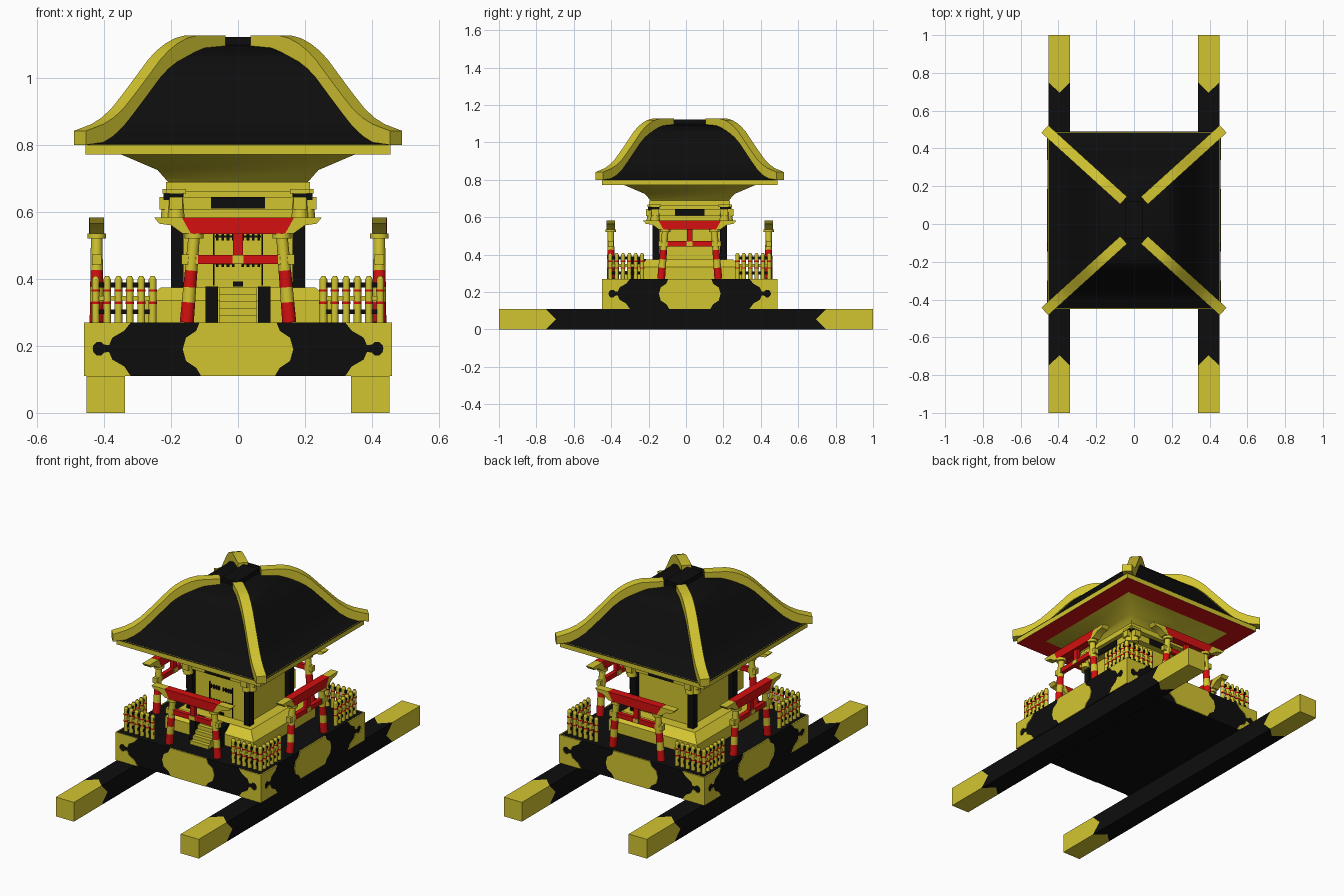
import bpy, bmesh, math
from mathutils import Matrix, Vector

if "Cube" in bpy.data.objects:
    bpy.data.objects.remove(bpy.data.objects["Cube"])


def material(name, rgb):
    m = bpy.data.materials.new(name)
    m.diffuse_color = (*rgb, 1)
    m.use_nodes = True
    m.node_tree.nodes["Principled BSDF"].inputs["Base Color"].default_value = m.diffuse_color
    return m


MATS = [material("gold", (0.65, 0.56, 0.03)),
        material("black_lacquer", (0.004, 0.004, 0.004)),
        material("red_lacquer", (0.66, 0.005, 0.005))]
GOLD, BLACK, RED = 0, 1, 2
CENTRE = Matrix.Translation((0, 0.02, 0))


def side(k):
    """Frame of side k: local -y points outwards (0 front, 1 right, 2 back, 3 left)."""
    return CENTRE @ Matrix.Rotation(k * math.pi / 2, 4, 'Z')


def finish(name, bm):
    bmesh.ops.recalc_face_normals(bm, faces=bm.faces)
    me = bpy.data.meshes.new(name)
    bm.to_mesh(me)
    bm.free()
    for m in MATS:
        me.materials.append(m)
    ob = bpy.data.objects.new(name, me)
    bpy.context.collection.objects.link(ob)
    bpy.ops.object.select_all(action='DESELECT')
    ob.select_set(True)
    bpy.context.view_layer.objects.active = ob
    bpy.ops.object.shade_smooth_by_angle(angle=math.radians(35))


def paint(verts, mat):
    for f in {f for v in verts for f in v.link_faces}:
        f.material_index = mat


def box(bm, x, y, z, mat=GOLD, M=CENTRE):
    c = [(r[0] + r[1]) / 2 for r in (x, y, z)]
    s = [r[1] - r[0] for r in (x, y, z)]
    T = M @ Matrix.Translation(c) @ Matrix.Diagonal((*s, 1))
    paint(bmesh.ops.create_cube(bm, size=1, matrix=T)['verts'], mat)


def rod(bm, p, q, r1, r2, mat=GOLD, M=CENTRE, n=12):
    p, q = Vector(p), Vector(q)
    T = M @ Matrix.Translation((p + q) / 2) @ (q - p).to_track_quat('Z', 'Y').to_matrix().to_4x4()
    paint(bmesh.ops.create_cone(bm, cap_ends=True, segments=n, radius1=r1, radius2=r2,
                                depth=(q - p).length, matrix=T)['verts'], mat)


def loft(bm, rings, mats, M=CENTRE):
    """Join closed rings of points; mats gives one colour per span; ends capped."""
    vs = [[bm.verts.new(M @ Vector(p)) for p in r] for r in rings]
    n = len(vs[0])
    for a, b, m in zip(vs, vs[1:], mats):
        for i in range(n):
            j = (i + 1) % n
            bm.faces.new((a[i], a[j], b[j], b[i])).material_index = m
    bm.faces.new(vs[0]).material_index = mats[0]
    bm.faces.new(vs[-1]).material_index = mats[-1]


def prism(bm, poly, y0, y1, mat=GOLD, M=CENTRE):
    loft(bm, [[(x, y, z) for x, z in poly] for y in (y0, y1)], [mat], M)


def rect(hx, hy, z):
    return [(-hx, -hy, z), (hx, -hy, z), (hx, hy, z), (-hx, hy, z)]


# Carrying poles with pointed gold tips
for s, name in ((-1, "left"), (1, "right")):
    bm = bmesh.new()
    rings = []
    for corner, mid in ((-1, -1), (-0.75, -0.695), (0.75, 0.695), (1, 1)):
        ring = []
        for i in range(8):
            cx, cz = [(-1, -1), (0, -1), (1, -1), (1, 0), (1, 1), (0, 1), (-1, 1), (-1, 0)][i]
            ring.append((s * 0.395 + cx * 0.057, mid if i % 2 else corner, 0.055 + cz * 0.055))
        rings.append(ring)
    loft(bm, rings, [GOLD, BLACK, GOLD], Matrix())
    finish(name + "_carrying_pole", bm)

# Lacquered base block with gold plates on its four sides
bm = bmesh.new()
box(bm, (-0.456, 0.456), (-0.466, 0.466), (0.11, 0.27), BLACK)
finish("base_block", bm)
bm = bmesh.new()
medallion = [(-0.11, 0.11), (0.11, 0.11), (0.125, 0.135), (0.155, 0.155), (0.165, 0.19), (0.155, 0.225),
             (0.125, 0.245), (0.115, 0.27), (-0.115, 0.27), (-0.125, 0.245), (-0.155, 0.225),
             (-0.165, 0.19), (-0.155, 0.155), (-0.125, 0.135)]
for k in range(4):
    d, e = (0.466, 0.46) if k % 2 == 0 else (0.456, 0.47)
    prism(bm, medallion, -d - 0.004, -d + 0.002, GOLD, side(k))
    for s in (-1, 1):
        upper = [(e, 0.192), (e, 0.27), (0.32, 0.27), (0.34, 0.245), (0.375, 0.225), (0.385, 0.202),
                 (0.40, 0.204), (0.408, 0.212), (0.422, 0.212), (0.432, 0.202), (0.434, 0.192)]
        lower = [(x, 0.384 - z if z < 0.26 else 0.11) for x, z in upper]
        for poly in (upper, lower):
            prism(bm, [(s * x, z) for x, z in poly], -d - 0.004, -d + 0.002, GOLD, side(k))
finish("base_gold_plates", bm)

# Gold plinth with sloped shoulders
bm = bmesh.new()
loft(bm, [rect(h, h, z) for h, z in ((0.28, 0.27), (0.28, 0.335), (0.23, 0.375))], [GOLD] * 2)
finish("plinth", bm)

# Front stairs with black side walls
bm = bmesh.new()
for i in range(5):
    box(bm, (-0.057, 0.057), (-0.37 + i * 0.022, -0.24), (0.27, 0.291 + i * 0.021))
for s in (-1, 1):
    box(bm, sorted((s * 0.06, s * 0.097)), (-0.32, -0.235), (0.27, 0.378), BLACK)
finish("front_stairs", bm)

# Hall walls, corner pillars and door lattice
bm = bmesh.new()
box(bm, (-0.17, 0.17), (-0.17, 0.17), (0.37, 0.66))
finish("hall_walls", bm)
bm = bmesh.new()
for k in range(4):
    box(bm, (-0.2, -0.163), (-0.2, -0.163), (0.37, 0.66), BLACK, side(k))
finish("corner_pillars", bm)
bm = bmesh.new()
for s in (-1, 1):
    for z in (0.435, 0.515):
        for i in range(4):
            x = s * (0.014 + i * 0.016)
            box(bm, (x - 0.004, x + 0.004), (-0.175, -0.169), (z, z + 0.022), BLACK)
        box(bm, sorted((s * 0.01, s * 0.068)), (-0.176, -0.169), (z + 0.008, z + 0.014), BLACK)
    box(bm, sorted((s * 0.07, s * 0.074)), (-0.176, -0.169), (0.38, 0.55), BLACK)
box(bm, (-0.015, 0.015), (-0.176, -0.169), (0.378, 0.392), BLACK)
finish("door_lattice", bm)

# Crossing beams, brackets and name-free dark panels below the eaves
bm = bmesh.new()
for k in range(4):
    M = side(k)
    box(bm, (-0.235, 0.235), (-0.205, -0.165), (0.608, 0.645), GOLD, M)
    box(bm, (-0.08, 0.08), (-0.209, -0.2), (0.61, 0.645), BLACK, M)
    box(bm, (-0.215, 0.215), (-0.215, -0.165), (0.66, 0.69), GOLD, M)
    rod(bm, (-0.185, -0.205, 0.58), (-0.185, -0.205, 0.64), 0.026, 0.02, GOLD, M)
    rod(bm, (0.185, -0.205, 0.58), (0.185, -0.205, 0.64), 0.026, 0.02, GOLD, M)
    for s in (-1, 1):
        box(bm, sorted((s * 0.165, s * 0.205)), (-0.222, -0.18), (0.635, 0.655), BLACK, M)
        box(bm, sorted((s * 0.155, s * 0.215)), (-0.225, -0.18), (0.655, 0.668), GOLD, M)
finish("beams_and_brackets", bm)

# Flared soffit, then eave slab with red underside
bm = bmesh.new()
loft(bm, [rect(h, h, z) for h, z in ((0.205, 0.685), (0.24, 0.725), (0.35, 0.772), (0.35, 0.78))],
     [GOLD] * 3)
finish("flared_soffit", bm)
bm = bmesh.new()
box(bm, (-0.456, 0.456), (-0.468, 0.468), (0.772, 0.803))
for f in bm.faces:
    f.normal_update()
    if f.normal.z < -0.5:
        f.material_index = RED
finish("eave_slab", bm)

# Curved black roof
PROFILE = [(0.459, 0.80), (0.42, 0.82), (0.39, 0.839), (0.36, 0.867), (0.33, 0.905), (0.30, 0.945),
           (0.25, 1.013), (0.225, 1.04), (0.20, 1.06), (0.17, 1.077), (0.14, 1.09), (0.055, 1.098)]


def half_y(hx):
    return 0.10 + (hx - 0.05) * 0.907


bm = bmesh.new()
loft(bm, [rect(x, half_y(x), z) for x, z in PROFILE], [BLACK] * (len(PROFILE) - 1))
box(bm, (-0.048, 0.048), (-0.1, 0.1), (1.07, 1.122), BLACK)
finish("roof", bm)

# Gold hip ridges swept down the four corners
bm = bmesh.new()
for sx in (-1, 1):
    for sy in (-1, 1):
        across = Vector((-sy * 0.907, sx, 0)).normalized() * 0.027
        rings = []
        for x, z in [(0.472, 0.80)] + PROFILE[1:]:
            c = Vector((sx * x, sy * half_y(x), 0))
            top = Vector((0, 0, min(z + 0.042, 1.127)))
            low = Vector((0, 0, z - 0.012 if x < 0.46 else z))
            rings.append([c - across + low, c + across + low, c + across + top, c - across + top])
        loft(bm, rings, [GOLD] * (len(rings) - 1))
finish("hip_ridges", bm)

# One gate on each side of the base
for k, name in enumerate(("front", "right", "back", "left")):
    bm = bmesh.new()
    M, y = side(k), -0.422
    for s in (-1, 1):
        cuts = [(0.27, RED), (0.33, GOLD), (0.375, RED), (0.425, GOLD), (0.535, GOLD)]
        for (z0, m), (z1, _) in zip(cuts, cuts[1:]):
            p, q = [(s * (0.153 - (z - 0.27) * 0.085), y, z) for z in (z0, z1)]
            rod(bm, p, q, 0.021 - (z0 - 0.27) * 0.015, 0.021 - (z1 - 0.27) * 0.015, m, M)
        rod(bm, (s * 0.131, y, 0.52), (s * 0.131, y, 0.535), 0.028, 0.028, GOLD, M)
        box(bm, sorted((s * 0.12, s * 0.168)), (y - 0.014, y + 0.014), (0.443, 0.473), GOLD, M)
        tip = [(0.14, 0.535), (0.165, 0.535), (0.2, 0.56), (0.235, 0.565), (0.25, 0.583), (0.165, 0.583)]
        prism(bm, [(s * x, z) for x, z in tip], y - 0.022, y + 0.022, GOLD, M)
    box(bm, (-0.12, 0.12), (y - 0.012, y + 0.012), (0.445, 0.472), RED, M)
    box(bm, (-0.015, 0.015), (y - 0.011, y + 0.011), (0.47, 0.54), RED, M)
    box(bm, (-0.016, 0.016), (y - 0.016, y + 0.016), (0.446, 0.471), GOLD, M)
    prism(bm, [(-0.14, 0.534), (0.14, 0.534), (0.168, 0.584), (-0.168, 0.584)],
          y - 0.0225, y + 0.0225, RED, M)
    finish(name + "_gate", bm)

# Corner fences: banded posts with black and gold rails
bm = bmesh.new()
for k in range(4):
    M, y = side(k), -0.425
    for s in (-1, 1):
        for i in range(6 if s > 0 else 5):
            x = s * (0.255 + 0.034 * i)
            rod(bm, (x, y, 0.27), (x, y, 0.398), 0.0115, 0.0115, GOLD, M)
            rod(bm, (x, y, 0.398), (x, y, 0.408), 0.0115, 0.006, GOLD, M)
            for z in (0.325, 0.362):
                rod(bm, (x, y, z), (x, y, z + 0.007), 0.0125, 0.0125, RED, M)
        for z, m in ((0.295, BLACK), (0.335, GOLD), (0.375, BLACK)):
            box(bm, sorted((s * 0.245, s * 0.432)), (y - 0.006, y + 0.006), (z, z + 0.014), m, M)
finish("corner_fences", bm)
